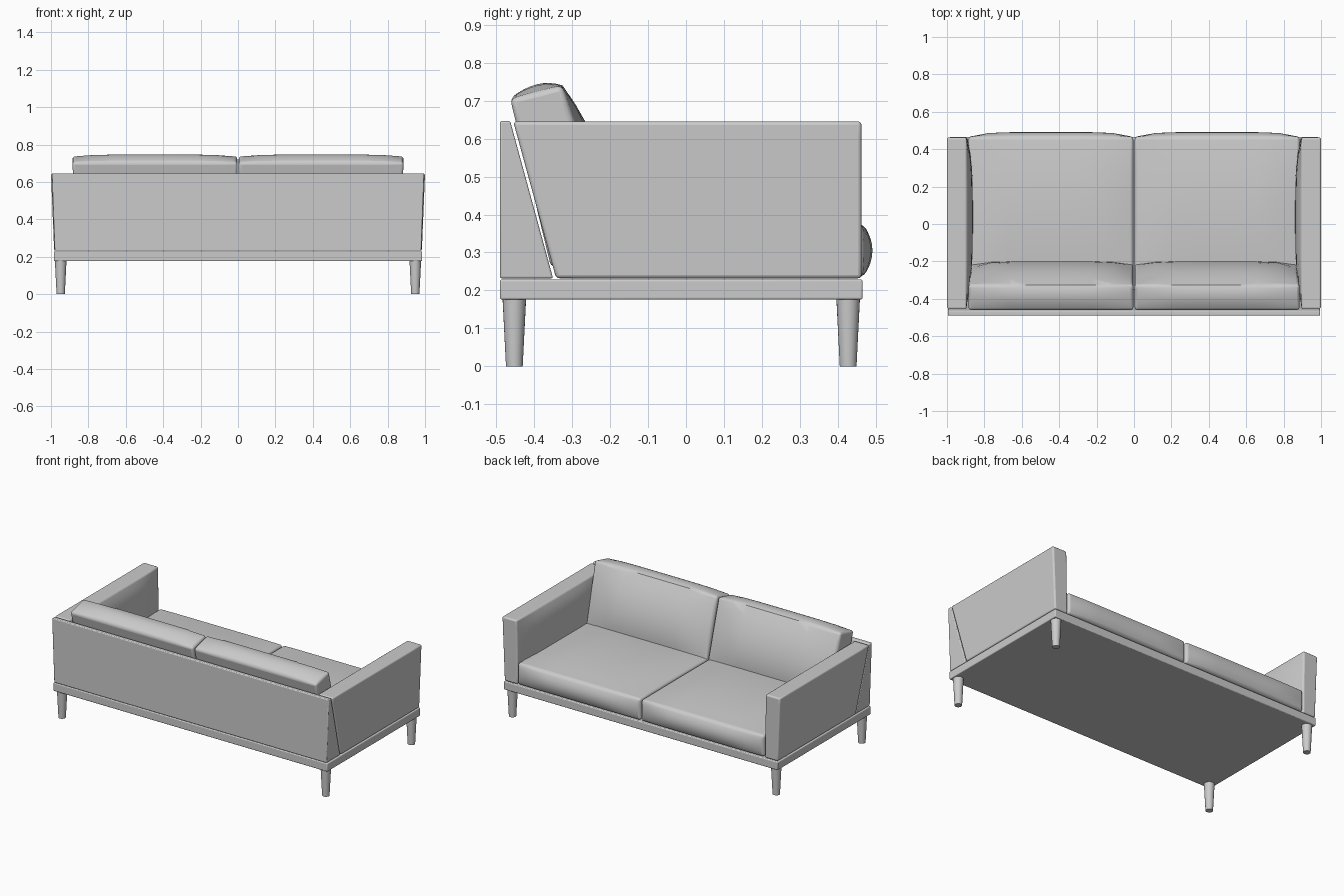
import bpy, bmesh

cube = bpy.data.objects.get("Cube")
if cube:
    bpy.data.objects.remove(cube, do_unlink=True)

grey = bpy.data.materials.new("grey_fabric")
grey.use_nodes = True
colour = (0.6, 0.6, 0.6, 1)
grey.diffuse_color = colour
shader = grey.node_tree.nodes["Principled BSDF"]
shader.inputs["Base Color"].default_value = colour
shader.inputs["Roughness"].default_value = 0.8


def finish(name, bm):
    bmesh.ops.recalc_face_normals(bm, faces=bm.faces)
    mesh = bpy.data.meshes.new(name)
    bm.to_mesh(mesh)
    bm.free()
    mesh.materials.append(grey)
    obj = bpy.data.objects.new(name, mesh)
    bpy.context.collection.objects.link(obj)
    return obj


def smooth(obj, angle=0.6):
    bpy.ops.object.select_all(action="DESELECT")
    obj.select_set(True)
    bpy.context.view_layer.objects.active = obj
    bpy.ops.object.shade_smooth_by_angle(angle=angle)


def mix(a, b, t):
    return a + (b - a) * t


def block(name, quad, low_x, high_x, bevel, side=1, cuts=0, front=0, top=0, inner=0):
    """Rounded block: a y-z outline swept across x, with optional padded faces.
    quad runs bottom back-rest side, bottom seat side, top seat side, top back-rest side."""
    bm = bmesh.new()
    bmesh.ops.create_cube(bm, size=2)
    if cuts:
        bmesh.ops.subdivide_edges(bm, edges=bm.edges, cuts=cuts, use_grid_fill=True)
    (y0, z0), (y1, z1), (y2, z2), (y3, z3) = quad
    for v in bm.verts:
        a, b, c = v.co
        u, s, w = (a + 1) / 2, (b + 1) / 2, (c + 1) / 2
        x = mix(mix(low_x[0], low_x[1], u), mix(high_x[0], high_x[1], u), w)
        y = mix(mix(y0, y1, s), mix(y3, y2, s), w)
        z = mix(mix(z0, z1, s), mix(z3, z2, s), w)
        y += front * s * (1 - a ** 6) * (1 - c ** 2)
        z += top * w * (1 - a ** 6) * (1 - b ** 2)
        x -= inner * (1 - u) * (1 - b ** 4) * (1 - c ** 4)
        v.co = (x * side, y, z)
    obj = finish(name, bm)
    mod = obj.modifiers.new("soft_edges", "BEVEL")
    mod.width = bevel
    mod.segments = 3
    mod.limit_method = "ANGLE"
    mod.angle_limit = 0.8
    smooth(obj)
    return obj


# Platform and upright back
block("base_frame", [(-.49, .176), (.465, .176), (.465, .229), (-.49, .229)],
      (-.985, .985), (-.985, .985), .005)
block("back_panel", [(-.49, .232), (-.35, .232), (-.463, .646), (-.49, .646)],
      (-.98, .98), (-.995, .995), .005)

for side, label in ((1, "left"), (-1, "right")):
    # Flared arm with a padded inner face
    block(label + "_arm", [(-.342, .232), (.462, .232), (.462, .645), (-.455, .645)],
          (.89, .983), (.895, 1.0), .01, side, cuts=9, inner=.03)
    # Loose cushions
    block(label + "_seat_cushion", [(-.33, .235), (.466, .235), (.466, .375), (-.33, .375)],
          (.004, .885), (.004, .885), .014, side, cuts=7, front=.025, top=.025)
    block(label + "_back_cushion", [(-.355, .26), (-.205, .33), (-.325, .74), (-.463, .705)],
          (.004, .87), (.004, .885), .014, side, cuts=7, front=.045, top=.02)
    # Round tapered legs
    for y, place in ((-.452, "front"), (.427, "rear")):
        bm = bmesh.new()
        bmesh.ops.create_cone(bm, cap_ends=True, segments=24, radius1=.022,
                              radius2=.031, depth=.178)
        bmesh.ops.translate(bm, verts=bm.verts, vec=(.948 * side, y, .089))
        smooth(finish(f"{label}_{place}_leg", bm))
